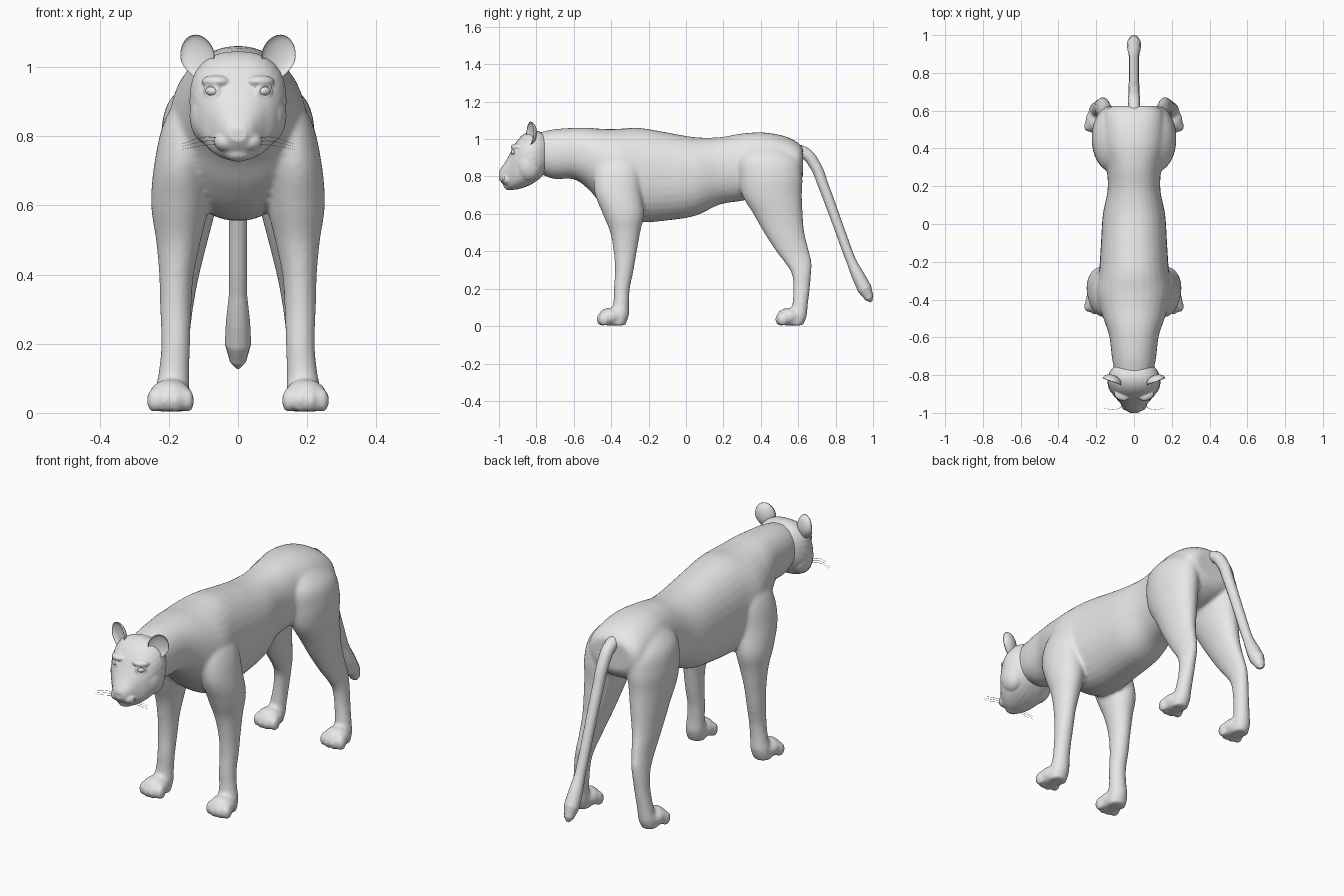
import bpy
import bmesh
from math import cos, sin, pi, copysign
from mathutils import Matrix, Vector

cube = bpy.data.objects.get("Cube")
if cube:
    bpy.data.objects.remove(cube, do_unlink=True)

# One flat colour for the whole animal
grey = bpy.data.materials.new("plain_grey")
grey.use_nodes = True
colour = (0.8, 0.8, 0.8, 1)
grey.diffuse_color = colour
grey.node_tree.nodes["Principled BSDF"].inputs["Base Color"].default_value = colour


def catmull(sections, steps):
    """Smoothly interpolate a list of number tuples."""
    points = [Vector(s) for s in sections]
    result = []
    last = len(points) - 1
    for i in range(last):
        a, b = points[max(i - 1, 0)], points[i]
        c, d = points[i + 1], points[min(i + 2, last)]
        for k in range(steps):
            t = k / steps
            result.append(b + (c - a) * (t / 2)
                          + (a * 2 - b * 5 + c * 4 - d) * (t * t / 2)
                          + (b * 3 - a - c * 3 + d) * (t ** 3 / 2))
    result.append(points[last])
    return result


def skin(bm, rings):
    """Join closed rings of points into a capped tube."""
    loops = [[bm.verts.new(p) for p in ring] for ring in rings]
    for low, high in zip(loops, loops[1:]):
        for i in range(len(low)):
            j = (i + 1) % len(low)
            bm.faces.new((low[i], low[j], high[j], high[i]))
    bm.faces.new(loops[0])
    bm.faces.new(list(reversed(loops[-1])))


def oval(power, sides=32):
    """Unit superellipse outline."""
    for i in range(sides):
        c, s = cos(2 * pi * i / sides), sin(2 * pi * i / sides)
        yield (copysign(abs(c) ** (2 / power), c),
               copysign(abs(s) ** (2 / power), s))


def trunk(bm, sections, power=2.0):
    """Loft along y from (y, bottom, top, half width)."""
    skin(bm, [[(u * w, y, (lo + hi) / 2 + v * (hi - lo) / 2)
               for u, v in oval(power)]
              for y, lo, hi, w in catmull(sections, 5)])


def limb(bm, sections, side):
    """Loft along z from (z, x, y, x radius, y radius)."""
    skin(bm, [[(side * (x + u * rx), y + v * ry, z) for u, v in oval(2)]
              for z, x, y, rx, ry in catmull(sections, 5)])


def ball(bm, centre, radii, turn=0.0):
    matrix = (Matrix.Translation(centre) @ Matrix.Rotation(turn, 4, "Z")
              @ Matrix.Diagonal((*radii, 1)))
    return bmesh.ops.create_uvsphere(bm, u_segments=24, v_segments=16,
                                     radius=1, matrix=matrix)["verts"]


def finish(bm, name, voxel=0.0, smooth=0):
    """Turn a bmesh into an object, fusing its volumes if asked."""
    bmesh.ops.recalc_face_normals(bm, faces=bm.faces[:])
    mesh = bpy.data.meshes.new(name)
    bm.to_mesh(mesh)
    bm.free()
    obj = bpy.data.objects.new(name, mesh)
    bpy.context.collection.objects.link(obj)
    bpy.ops.object.select_all(action="DESELECT")
    obj.select_set(True)
    bpy.context.view_layer.objects.active = obj
    if voxel:
        fuse = obj.modifiers.new("fuse", "REMESH")
        fuse.mode = "VOXEL"
        fuse.voxel_size = voxel
        relax = obj.modifiers.new("relax", "SMOOTH")
        relax.factor = 0.5
        relax.iterations = smooth
        for modifier in ("fuse", "relax"):
            bpy.ops.object.modifier_apply(modifier=modifier)
    obj.data.materials.clear()
    obj.data.materials.append(grey)
    bpy.ops.object.shade_smooth()
    return obj


def strand(name, points, thickness):
    """Round curve through (x, y, z, radius) points."""
    data = bpy.data.curves.new(name, "CURVE")
    data.dimensions = "3D"
    data.bevel_depth = thickness
    data.bevel_resolution = 4
    data.use_fill_caps = True
    spline = data.splines.new("BEZIER")
    spline.bezier_points.add(len(points) - 1)
    for knot, (x, y, z, r) in zip(spline.bezier_points, points):
        knot.co = (x, y, z)
        knot.radius = r
        knot.handle_left_type = knot.handle_right_type = "AUTO"
    data.materials.append(grey)
    obj = bpy.data.objects.new(name, data)
    bpy.context.collection.objects.link(obj)


# Torso and neck
body = bmesh.new()
trunk(body, [
    (-.84, .85, 1.02, .09), (-.72, .79, 1.05, .115), (-.6, .785, 1.06, .13),
    (-.52, .73, 1.06, .155), (-.45, .65, 1.055, .18), (-.36, .58, 1.055, .2),
    (-.25, .555, 1.06, .185), (-.1, .565, 1.035, .175), (.05, .59, 1.01, .165),
    (.18, .65, 1.01, .14), (.3, .67, 1.03, .145), (.42, .7, 1.035, .165),
    (.53, .72, 1.015, .165), (.6, .76, .98, .15), (.625, .8, .95, .11)], 2.2)

# Legs with paws and toes
front_leg = [
    (.97, .09, -.36, .04, .07), (.85, .14, -.365, .07, .12),
    (.72, .162, -.365, .08, .125), (.6, .168, -.335, .083, .11),
    (.5, .172, -.325, .065, .08), (.4, .178, -.325, .05, .062),
    (.3, .18, -.33, .045, .05), (.2, .18, -.343, .042, .043),
    (.12, .185, -.347, .044, .042), (.06, .19, -.355, .05, .05),
    (.004, .193, -.365, .045, .04)]
hind_leg = [
    (.99, .07, .42, .04, .08), (.9, .11, .44, .09, .16),
    (.8, .125, .452, .098, .17), (.7, .13, .46, .09, .16),
    (.6, .136, .492, .075, .132), (.5, .145, .525, .058, .108),
    (.4, .155, .57, .043, .088), (.34, .162, .6, .038, .072),
    (.28, .17, .617, .037, .052), (.2, .178, .618, .036, .044),
    (.1, .19, .608, .04, .042), (.05, .195, .595, .045, .05),
    (.004, .198, .585, .04, .04)]
for side in (-1, 1):
    for sections, paw_y in ((front_leg, -.405), (hind_leg, .55)):
        limb(body, sections, side)
        ball(body, (side * .195, paw_y, .05), (.062, .065, .048))
        for toe in (-1.5, -.5, .5, 1.5):
            x = side * .195 + toe * .032
            y = paw_y - .05 + .012 * abs(toe)
            ball(body, (x, y, .036), (.021, .03, .036))
finish(body, "body_and_legs", .009, 7)

# Skull and muzzle
head = bmesh.new()
trunk(head, [
    (-.72, .86, 1.0, .07), (-.77, .8, 1.035, .12), (-.82, .762, 1.045, .14),
    (-.87, .74, 1.025, .13), (-.91, .73, .98, .107), (-.94, .73, .925, .08),
    (-.965, .745, .88, .06), (-.985, .765, .85, .043),
    (-1.0, .785, .825, .022)], 2.4)
ball(head, (0, -.94, .752), (.042, .036, .026))
ball(head, (0, -.98, .815), (.034, .022, .018))
for side in (-1, 1):
    ball(head, (side * .034, -.955, .785), (.036, .035, .03))
    ball(head, (side * .085, -.84, .86), (.055, .07, .085))
    ball(head, (side * .065, -.905, .958), (.042, .03, .018), side * .4)
    # Eyelid rim
    rim = (Matrix.Translation((side * .076, -.922, .93))
           @ Matrix.Rotation(side * .55, 4, "Z")
           @ Matrix.Rotation(side * -.25, 4, "Y"))
    skin_ring = []
    for u, v in oval(2, 16):
        skin_ring.append(rim @ Vector((u * .022, 0, v * .015)))
    for point in skin_ring:
        ball(head, point, (.006, .006, .006))
finish(head, "head", .0045, 4)

# Eyes and cupped ears
for side, label in ((-1, "right"), (1, "left")):
    eye = bmesh.new()
    ball(eye, (side * .075, -.918, .93), (.02, .016, .014), side * .55)
    finish(eye, label + "_eye")

    ear = bmesh.new()
    for vert in ball(ear, (0, 0, 0), (.052, .036, .066)):
        if vert.co.y < 0:
            vert.co.y *= -.5
        # Narrow the root of the ear
        vert.co.x *= 1 + min(vert.co.z, 0) * 4
    place = (Matrix.Translation((side * .117, -.835, 1.028))
             @ Matrix.Rotation(side * .35, 4, "Z")
             @ Matrix.Rotation(side * .25, 4, "Y"))
    bmesh.ops.transform(ear, matrix=place, verts=ear.verts[:])
    finish(ear, label + "_ear")

    # Whiskers
    for row in (-1, 0, 1):
        strand(label + "_whisker", [
            (side * .05, -.96, .785 + row * .008, 1),
            (side * .1, -.982, .785 + row * .012, 1),
            (side * .16, -.975, .77 + row * .008, .4)], .0008)

# Tail with a tufted end
strand("tail", [
    (0, .56, .94, .036), (0, .635, .925, .032), (0, .69, .86, .03),
    (0, .735, .75, .028), (0, .82, .52, .026), (0, .885, .345, .026),
    (0, .925, .26, .035), (0, .955, .2, .038), (0, .98, .15, .024),
    (0, .99, .13, .006)], 1.0)
